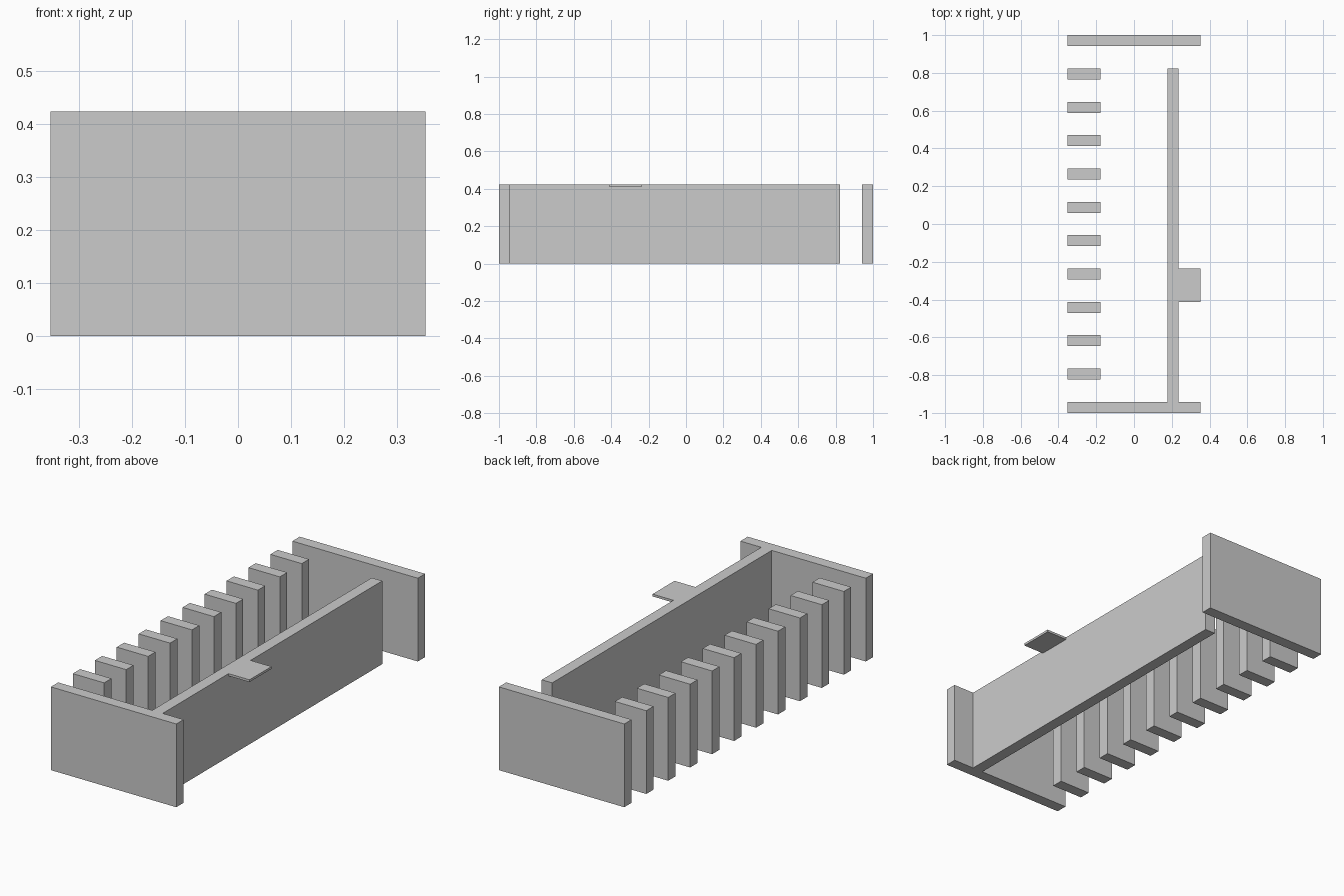
import bpy, bmesh

if "Cube" in bpy.data.objects:
    bpy.data.objects.remove(bpy.data.objects["Cube"])

U = 1 / 17          # layout module: the plan is 12 x 34 modules
H = 7.2 * U         # overall height


def prism(name, outline, z0, z1):
    """Extrude a counter-clockwise plan outline (in modules) from z0 to z1."""
    bm = bmesh.new()
    base = bm.faces.new([bm.verts.new((x * U, y * U, z0)) for x, y in outline])
    ext = bmesh.ops.extrude_face_region(bm, geom=[base])
    top = [v for v in ext["geom"] if isinstance(v, bmesh.types.BMVert)]
    bmesh.ops.translate(bm, verts=top, vec=(0, 0, z1 - z0))
    bmesh.ops.recalc_face_normals(bm, faces=bm.faces)
    mesh = bpy.data.meshes.new(name)
    bm.to_mesh(mesh)
    bm.free()
    obj = bpy.data.objects.new(name, mesh)
    bpy.context.collection.objects.link(obj)
    return obj


def rect(x0, x1, y0, y1):
    return [(x0, y0), (x1, y0), (x1, y1), (x0, y1)]


# Front end wall joined with the long wall (T-shaped plan)
prism("front_and_long_wall",
      [(-6, -17), (6, -17), (6, -16), (4, -16),
       (4, 14), (3, 14), (3, -16), (-6, -16)], 0, H)

# Free-standing back end wall
prism("back_wall", rect(-6, 6, 16, 17), 0, H)

# Row of ten fin piers along the open side
for i in range(10):
    y = -14 + 3 * i
    prism(f"pier_{i + 1}", rect(-6, -3, y, y + 1), 0, H)

# Thin canopy slab projecting from the top of the long wall
prism("canopy_slab", rect(4, 6, -7, -4), H - 0.2 * U, H)
